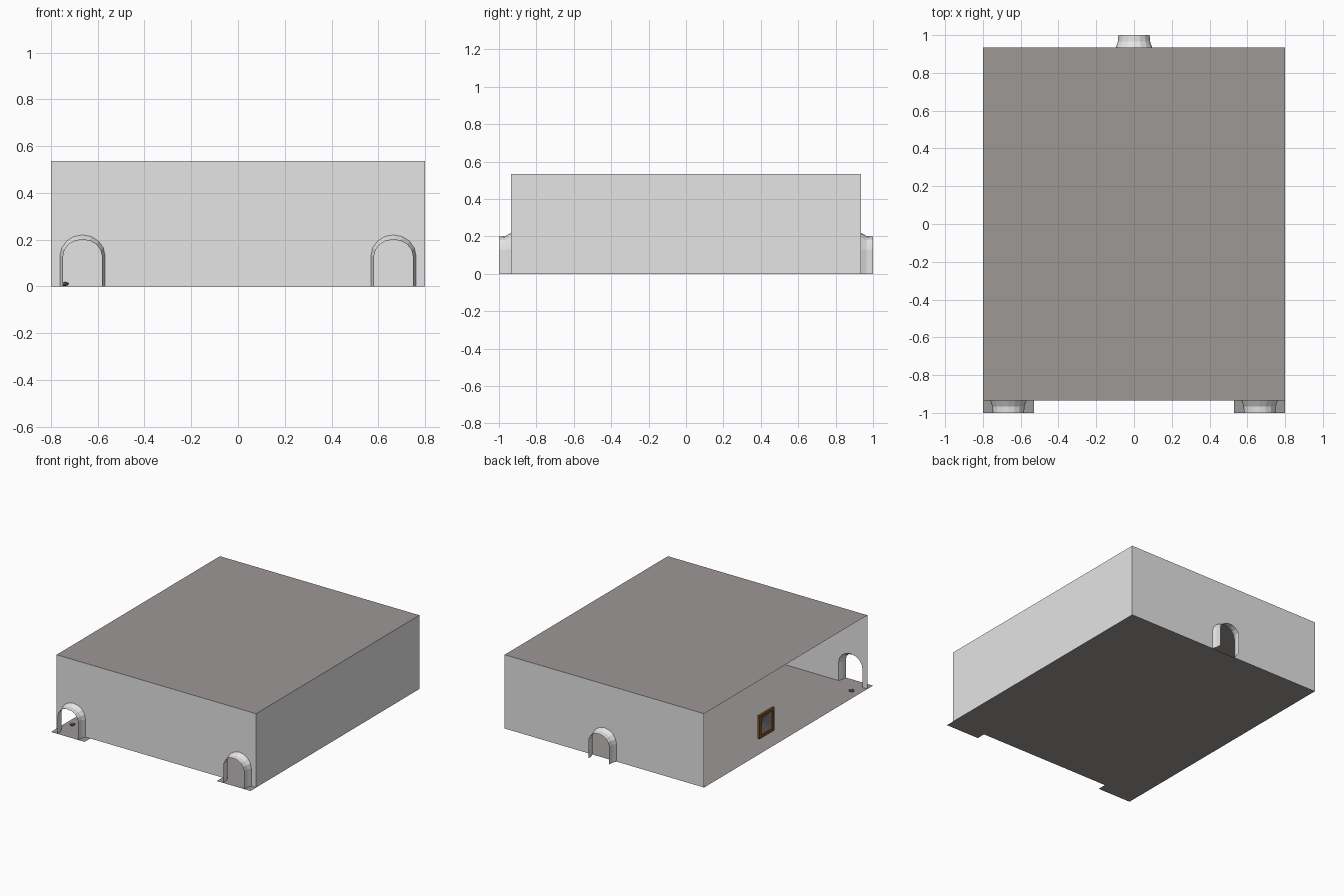
import bpy, bmesh, math
from mathutils import Matrix

if "Cube" in bpy.data.objects:
    bpy.data.objects.remove(bpy.data.objects["Cube"])

X, Y, H = 0.80, 0.935, 0.535   # room half sizes and height


def mat(name, col):
    m = bpy.data.materials.new(name)
    m.diffuse_color = (*col, 1)
    m.use_nodes = True
    m.node_tree.nodes["Principled BSDF"].inputs["Base Color"].default_value = m.diffuse_color
    return m


WALL = mat("pale grey wall", (0.78, 0.78, 0.78))
SLAB = mat("warm grey slab", (0.34, 0.315, 0.305))
WOOD = mat("brown wood", (0.22, 0.085, 0.015))
STONE = mat("dark grey stone", (0.16, 0.16, 0.16))


def make(name, verts, faces, material):
    me = bpy.data.meshes.new(name)
    me.from_pydata(verts, [], faces)
    me.update()
    ob = bpy.data.objects.new(name, me)
    bpy.context.collection.objects.link(ob)
    me.materials.append(material)
    return ob


def arch(cx, half, top, spring=0.13, n=8):
    """Arch outline from the left foot to the right foot, as (x, z)."""
    pts = [(cx - half, 0)]
    for i in range(n + 1):
        a = math.pi * (1 - i / n)
        pts.append((cx + half * math.cos(a), spring + (top - spring) * math.sin(a)))
    return pts + [(cx + half, 0)]


def end_wall(name, y, centres):
    # wall outline with doorways cut up from the floor
    pts = [(-X, 0)]
    for c in centres:
        pts += arch(c, 0.0965, 0.22)
    pts += [(X, 0), (X, H), (-X, H)]
    order = list(range(len(pts)))
    if y > 0:
        order.reverse()
    make(name, [(x, y, z) for x, z in pts], [order], WALL)


def doorway(name, cx, side):
    # flared sleeve leading out of the wall
    rings = [(Y, 0.0965, 0.22), (0.965, 0.085, 0.202), (1.0, 0.083, 0.20)]
    verts, faces = [], []
    for y, half, top in rings:
        verts += [(x, side * y, z) for x, z in arch(cx, half, top)]
    n = len(verts) // len(rings)
    for r in range(len(rings) - 1):
        for i in range(n - 1):
            a = r * n + i
            f = [a, a + 1, a + n + 1, a + n]
            faces.append(f if side > 0 else f[::-1])
    make(name, verts, faces, WALL)


# walls: the left side is open
end_wall("front_wall", -Y, [-0.665, 0.665])
end_wall("back_wall", Y, [0.0])
make("right_wall", [(X, -Y, 0), (X, Y, 0), (X, Y, H), (X, -Y, H)], [[0, 1, 2, 3]], WALL)

# roof and floor, floor with two doorsteps at the front
make("roof", [(-X, -Y, H), (X, -Y, H), (X, Y, H), (-X, Y, H)], [[0, 1, 2, 3]], SLAB)
floor = [(-X, -1), (-0.53, -1), (-0.53, -Y), (0.53, -Y), (0.53, -1), (X, -1), (X, Y), (-X, Y)]
make("floor", [(x, y, 0) for x, y in floor], [list(range(8))], SLAB)

# doorways
doorway("front_left_doorway", -0.665, -1)
doorway("front_right_doorway", 0.665, -1)
doorway("back_doorway", 0.0, 1)


# small framed window in the plane of the open side
def square(x, r):
    return [(x, 0.21 + a * r, 0.19 + b * r) for a, b in ((-1, -1), (1, -1), (1, 1), (-1, 1))]


fx = -0.79
verts = square(fx + 0.008, 0.085) + square(fx - 0.008, 0.085) + square(fx - 0.008, 0.065) + square(fx + 0.008, 0.065)
faces = []
for r in range(4):
    for i in range(4):
        j, s = (i + 1) % 4, (r + 1) % 4
        faces.append([r * 4 + i, s * 4 + i, s * 4 + j, r * 4 + j])
make("window_frame", verts, faces, WOOD)
make("window_pane", square(fx, 0.065) + [(fx + 0.03, 0.21, 0.19)],
     [[i, 4, (i + 1) % 4] for i in range(4)], STONE)


# low stones by the corners
def stone(name, x, y, r, h):
    bm = bmesh.new()
    bmesh.ops.create_icosphere(bm, subdivisions=1, radius=1,
                               matrix=Matrix.Translation((x, y, h / 2)) @ Matrix.Diagonal((r, r, h / 2, 1)))
    me = bpy.data.meshes.new(name)
    bm.to_mesh(me)
    bm.free()
    me.materials.append(STONE)
    bpy.context.collection.objects.link(bpy.data.objects.new(name, me))


stone("stone_front_right", 0.775, -0.83, 0.027, 0.012)
stone("stone_back_right", 0.775, 0.83, 0.027, 0.022)
stone("stone_front_left", -0.74, -0.84, 0.02, 0.02)
